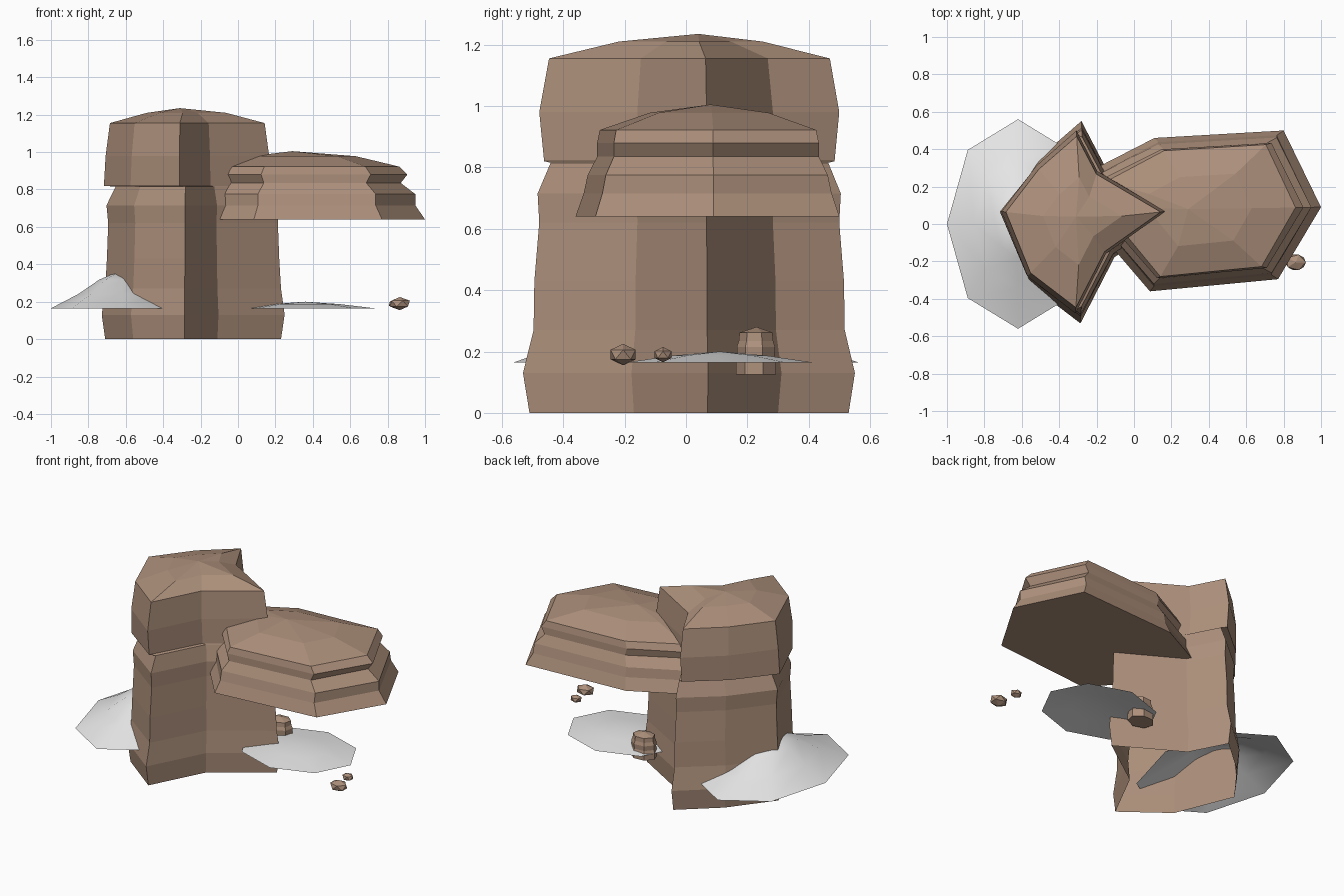
import bpy, bmesh, math
from mathutils import Vector

if "Cube" in bpy.data.objects:
    bpy.data.objects.remove(bpy.data.objects["Cube"])


def material(name, rgb):
    m = bpy.data.materials.new(name)
    m.use_nodes = True
    m.diffuse_color = (*rgb, 1)
    bsdf = m.node_tree.nodes["Principled BSDF"]
    bsdf.inputs["Base Color"].default_value = (*rgb, 1)
    bsdf.inputs["Roughness"].default_value = 0.9
    return m


rock = material("brown rock", (0.42, 0.28, 0.20))
snow = material("white snow", (0.80, 0.80, 0.80))


def finish(name, bm, mat, smooth=False):
    bmesh.ops.recalc_face_normals(bm, faces=bm.faces)
    mesh = bpy.data.meshes.new(name)
    bm.to_mesh(mesh)
    bm.free()
    mesh.materials.append(mat)
    for p in mesh.polygons:
        p.use_smooth = smooth
    ob = bpy.data.objects.new(name, mesh)
    bpy.context.collection.objects.link(ob)
    return ob


def layered(name, outline, centre, rings, apex, mat, closed=True, smooth=False):
    """Stack scaled copies of an outline; rings are (z, x scale, y scale, x shift)."""
    bm = bmesh.new()
    cx, cy = centre
    loops = [[bm.verts.new((cx + dx + (x - cx) * sx, cy + (y - cy) * sy, z))
              for x, y in outline] for z, sx, sy, dx in rings]
    n = len(outline)
    for a, b in zip(loops, loops[1:]):
        for i in range(n):
            j = (i + 1) % n
            bm.faces.new((a[i], a[j], b[j], b[i]))
    tip = bm.verts.new(apex)
    for i in range(n):
        bm.faces.new((loops[-1][i], loops[-1][(i + 1) % n], tip))
    if closed:
        bm.faces.new(loops[0][::-1])
    return finish(name, bm, mat, smooth)


def ellipse(cx, cy, rx, ry, n, turn=0.0):
    return [(cx + rx * math.cos(turn + math.tau * i / n),
             cy + ry * math.sin(turn + math.tau * i / n)) for i in range(n)]


# Main pillar: hollow underneath, with an undercut below the upper block
layered("rock_pillar",
        [(.23, .07), (-.16, .30), (-.28, .53), (-.51, .33),
         (-.71, .07), (-.56, -.30), (-.285, -.51), (-.11, -.17)],
        (-.25, .02),
        [(0, 1, 1, 0), (.13, 1.04, 1.04, 0), (.27, 1, .975, 0), (.43, .98, .97, 0),
         (.62, .965, .94, 0), (.715, .985, .95, 0), (.815, .88, .87, 0),
         (.82, .95, .91, -.03), (.98, .93, .94, -.03), (1.155, .88, .88, -.03),
         (1.21, .45, .45, -.03)],
        (-.31, .04, 1.235), rock, closed=False)

# Overhanging ledge with a flat underside
layered("rock_ledge",
        [(1, .09), (.80, .50), (.11, .46), (-.28, .26),
         (-.30, .09), (.085, -.36), (.77, -.295)],
        (.35, .08),
        [(.64, 1, 1, 0), (.715, .92, .94, 0), (.775, .92, .91, 0),
         (.835, .80, .84, 0), (.88, .855, .84, 0), (.922, .79, .82, 0),
         (.978, .43, .45, 0)],
        (.29, .08, 1.005), rock)

# Small stump against the pillar
layered("small_stump", ellipse(.14, .23, .085, .068, 7, .3), (.14, .23),
        [(.125, 1, 1, 0), (.165, 1, 1, 0), (.185, .92, .92, 0), (.215, .95, .95, 0),
         (.235, .85, .85, 0), (.262, .82, .82, 0)],
        (.14, .23, .28), rock)

# Snow drifts: open domes
layered("large_snow_drift", ellipse(-.62, 0, .38, .56, 8), (-.62, 0),
        [(.165, 1, 1, 0), (.24, .62, .62, 0), (.318, .32, .32, 0)],
        (-.62, 0, .37), snow, closed=False, smooth=True)
layered("small_snow_drift", ellipse(.36, .11, .37, .30, 8), (.36, .11),
        [(.165, 1, 1, 0), (.187, .5, .5, 0)],
        (.36, .11, .2), snow, closed=False, smooth=True)

# Loose pebbles
for name, loc, size in (("large_pebble", (.865, -.205, .19), (.06, .048, .035)),
                        ("small_pebble", (.84, -.075, .19), (.038, .032, .025))):
    bm = bmesh.new()
    bmesh.ops.create_icosphere(bm, subdivisions=1, radius=1)
    bmesh.ops.scale(bm, vec=size, verts=bm.verts)
    bmesh.ops.translate(bm, vec=Vector(loc), verts=bm.verts)
    finish(name, bm, rock)
